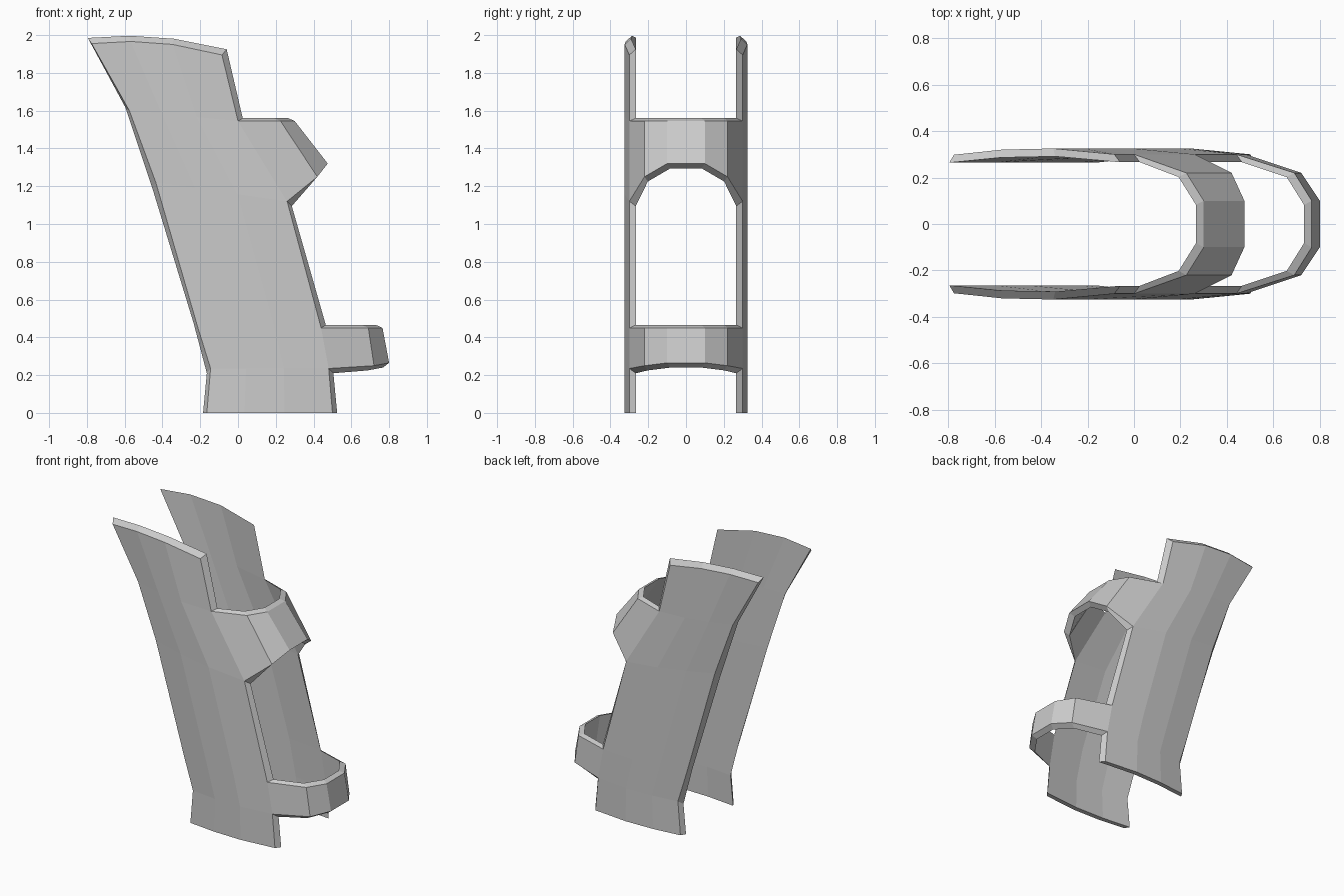
import bpy
import bmesh

if "Cube" in bpy.data.objects:
    bpy.data.objects.remove(bpy.data.objects["Cube"])

grey = bpy.data.materials.new("plain_grey")
grey.use_nodes = True
grey.diffuse_color = (0.6, 0.6, 0.6, 1)
grey.node_tree.nodes["Principled BSDF"].inputs["Base Color"].default_value = (0.6, 0.6, 0.6, 1)

# Plate cross-section: (fraction of width, outer half-depth)
SECTION = [(0, 0.298), (0.3, 0.32), (0.62, 0.325), (1, 0.30)]

# Rows from bottom to top: rear edge (x, z), front edge (x, z), bevel rise of the inner skin
ROWS = [
    ((-0.165, 0.0), (0.50, 0.0), 0.0),
    ((-0.145, 0.235), (0.48, 0.235), -0.025),
    ((-0.215, 0.46), (0.44, 0.45), 0.015),
    ((-0.435, 1.22), (0.26, 1.12), -0.025),
    ((-0.575, 1.60), (0.0, 1.545), 0.015),
    ((-0.775, 1.955), (-0.085, 1.895), 0.03),
]

# Band points (x, y, z) on the outer skin, for the rows that carry a band
BANDS = {
    1: [(0.72, 0.22, 0.25), (0.80, 0.10, 0.265)],
    2: [(0.69, 0.22, 0.45), (0.765, 0.10, 0.45)],
    3: [(0.42, 0.22, 1.25), (0.475, 0.10, 1.32)],
    4: [(0.225, 0.22, 1.545), (0.30, 0.10, 1.545)],
}
COLUMNS = 12
LAST_ROW = len(ROWS) - 1


def point(row, col, inner):
    """Position on the outer or inner skin; columns run around the U shape."""
    k = min(col, COLUMNS - 1 - col)
    side = 1 if col < COLUMNS // 2 else -1
    rear, front, rise = ROWS[row]
    if k < len(SECTION):
        u, y = SECTION[k]
        x = rear[0] + (front[0] - rear[0]) * u
        z = rear[1] + (front[1] - rear[1]) * u
        if row == LAST_ROW:
            z += 0.14 * u * (1 - u)
        if inner:
            x += -0.02 + 0.045 * u
            y -= 0.034
    else:
        x, y, z = BANDS[row][k - len(SECTION)]
        if inner:
            x -= 0.033
            y -= 0.018
    return (x, side * y, z + (rise if inner else 0))


def cell_loop(cell):
    i, j = cell
    return [(i, j), (i + 1, j), (i + 1, j + 1), (i, j + 1)]


def loop_edges(cell):
    loop = cell_loop(cell)
    return list(zip(loop, loop[1:] + loop[:1]))


plate_cols = len(SECTION) - 1
parts = {
    "left_side_plate": [(i, j) for i in range(LAST_ROW) for j in range(plate_cols)],
    "right_side_plate": [(i, COLUMNS - 2 - j) for i in range(LAST_ROW) for j in range(plate_cols)],
    "lower_band": [(1, j) for j in range(plate_cols, COLUMNS - 1 - plate_cols)],
    "upper_band": [(3, j) for j in range(plate_cols, COLUMNS - 1 - plate_cols)],
}
all_edges = {e for cells in parts.values() for c in cells for e in loop_edges(c)}


def build(name, cells):
    """Two skins joined by a bevelled rim along the open edges."""
    bm = bmesh.new()
    verts = {}

    def v(key, inner):
        if (key, inner) not in verts:
            verts[key, inner] = bm.verts.new(point(*key, inner))
        return verts[key, inner]

    for cell in cells:
        loop = cell_loop(cell)
        bm.faces.new([v(k, False) for k in loop])
        bm.faces.new([v(k, True) for k in reversed(loop)])
        for a, b in loop_edges(cell):
            if (b, a) not in all_edges:
                bm.faces.new([v(b, False), v(a, False), v(a, True), v(b, True)])
    mesh = bpy.data.meshes.new(name)
    bm.to_mesh(mesh)
    bm.free()
    mesh.materials.append(grey)
    bpy.context.collection.objects.link(bpy.data.objects.new(name, mesh))


for part_name, part_cells in parts.items():
    build(part_name, part_cells)
